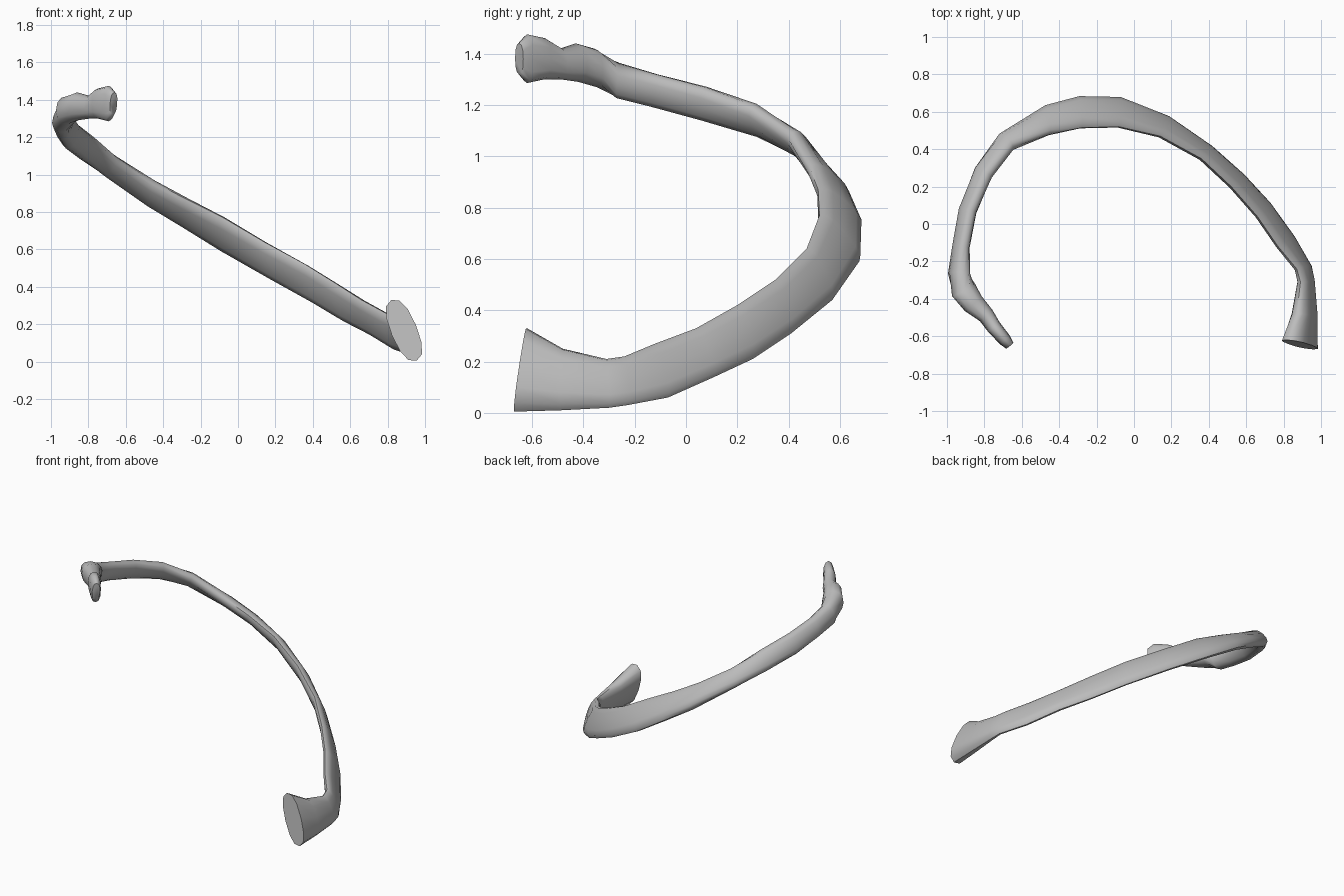
import bpy
import bmesh
import math
from mathutils import Vector

SIDES = 12

default_cube = bpy.data.objects.get("Cube")
if default_cube:
    bpy.data.objects.remove(default_cube, do_unlink=True)


def make_material(name, colour):
    material = bpy.data.materials.new(name)
    material.use_nodes = True
    material.diffuse_color = colour
    material.node_tree.nodes["Principled BSDF"].inputs["Base Color"].default_value = colour
    return material


# Each station: upper edge point, lower edge point, blade thickness
sternal_end = [
    ((.82, -.62, .33), (.955, -.67, .005), .14),
    ((.87, -.48, .25), (.955, -.49, .01), .11),
    ((.89, -.31, .21), (.95, -.30, .02), .07),
]
shaft = [
    ((.87, -.24, .22), (.94, -.23, .03), .06),
    ((.77, -.12, .27), (.85, -.07, .06), .06),
    ((.66, .04, .33), (.72, .11, .14), .06),
    ((.52, .20, .42), (.58, .26, .21), .06),
    ((.36, .35, .52), (.41, .41, .31), .06),
    ((.14, .47, .64), (.18, .57, .44), .065),
    ((-.08, .52, .77), (-.08, .675, .59), .07),
    ((-.28, .515, .87), (-.30, .68, .73), .075),
    ((-.45, .48, .96), (-.48, .63, .84), .08),
    ((-.645, .41, 1.09), (-.72, .47, 1.0), .08),
    ((-.77, .26, 1.2), (-.84, .29, 1.08), .08),
    ((-.86, .07, 1.27), (-.92, .07, 1.14), .08),
    ((-.90, -.12, 1.32), (-.95, -.12, 1.19), .08),
]
neck_and_head = [
    ((-.91, -.26, 1.36), (-.96, -.27, 1.23), .11),
    ((-.91, -.36, 1.42), (-.91, -.35, 1.27), .14),
    ((-.86, -.43, 1.44), (-.86, -.42, 1.29), .12),
    ((-.79, -.49, 1.42), (-.79, -.49, 1.30), .09),
    ((-.75, -.55, 1.46), (-.75, -.55, 1.30), .08),
    ((-.69, -.62, 1.475), (-.69, -.62, 1.285), .07),
    ((-.66, -.65, 1.44), (-.67, -.65, 1.32), .05),
]


def soften(value):
    """Fuller than an ellipse, so the blade keeps some body at its edges."""
    return math.copysign(abs(value) ** .85, value)


def loft_blade(name, stations, material):
    """Skin a flattened oval section through every station and cap both ends."""
    uppers = [Vector(upper) for upper, lower, thickness in stations]
    lowers = [Vector(lower) for upper, lower, thickness in stations]
    centres = [(upper + lower) / 2 for upper, lower in zip(uppers, lowers)]
    mesh_builder = bmesh.new()
    rings = []
    for index, centre in enumerate(centres):
        before = centres[max(index - 1, 0)]
        after = centres[min(index + 1, len(centres) - 1)]
        half_height = (uppers[index] - lowers[index]) / 2
        across = (after - before).cross(half_height).normalized()
        half_width = across * stations[index][-1] / 2
        ring = []
        for side in range(SIDES):
            angle = math.tau * side / SIDES
            offset = half_height * soften(math.cos(angle)) + half_width * soften(math.sin(angle))
            ring.append(mesh_builder.verts.new(centre + offset))
        rings.append(ring)
    for ring, following in zip(rings, rings[1:]):
        for side in range(SIDES):
            other = (side + 1) % SIDES
            mesh_builder.faces.new((ring[side], ring[other], following[other], following[side]))
    mesh_builder.faces.new(rings[0])
    mesh_builder.faces.new(rings[-1])
    bmesh.ops.recalc_face_normals(mesh_builder, faces=mesh_builder.faces[:])
    mesh = bpy.data.meshes.new(name)
    mesh_builder.to_mesh(mesh)
    mesh_builder.free()
    mesh.materials.append(material)
    blade = bpy.data.objects.new(name, mesh)
    bpy.context.collection.objects.link(blade)
    return blade


# One continuous curved bone, smooth along its length with a crisp cut end
bone_grey = make_material("bone_grey", (.5, .5, .5, 1))
rib = loft_blade("rib_bone", sternal_end + shaft + neck_and_head, bone_grey)
bpy.ops.object.select_all(action="DESELECT")
rib.select_set(True)
bpy.context.view_layer.objects.active = rib
bpy.ops.object.shade_smooth_by_angle(angle=math.radians(50))
